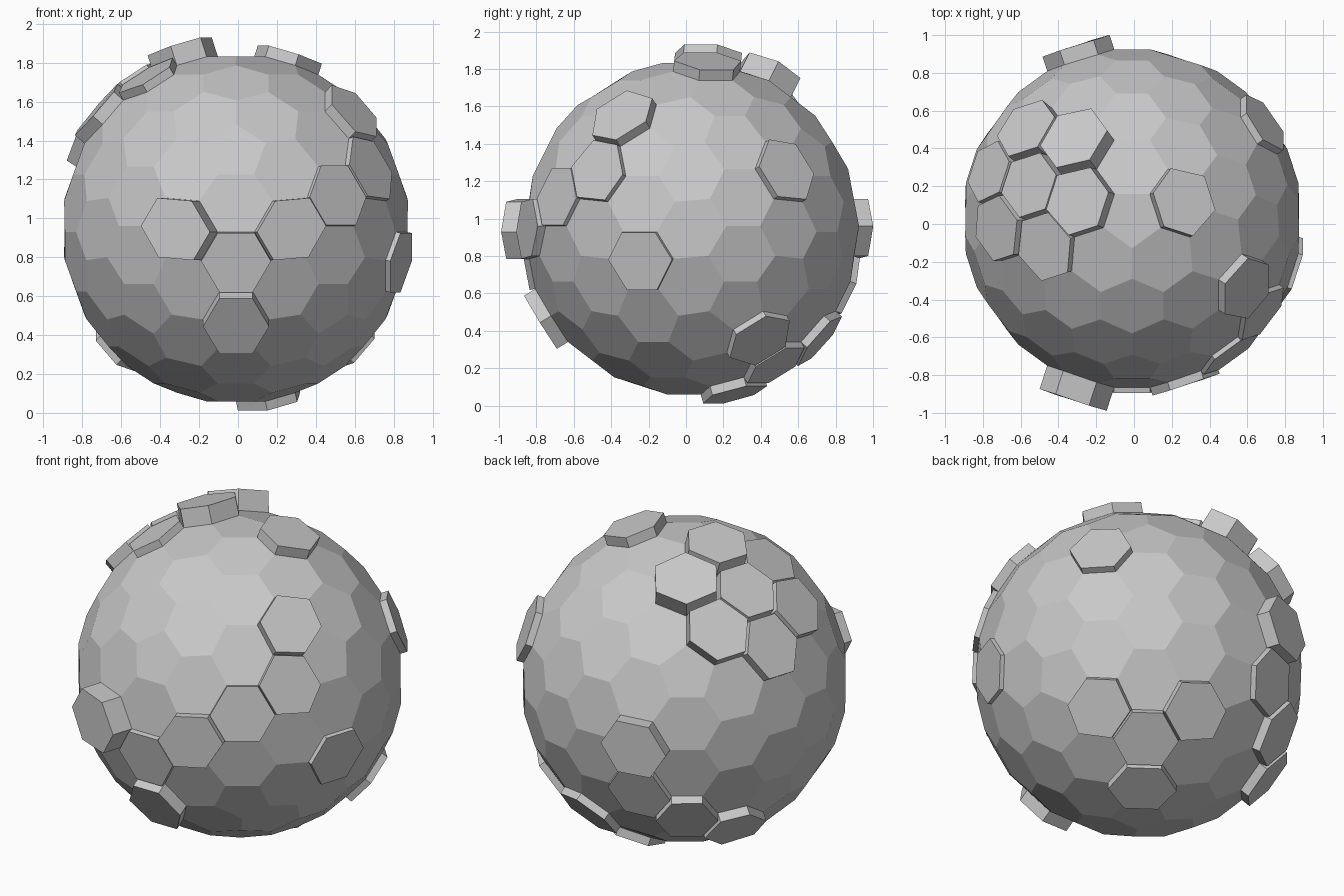
import bpy
import bmesh
from math import radians, sin, cos, atan2
from itertools import combinations
from mathutils import Vector

cube = bpy.data.objects.get("Cube")
if cube:
    bpy.data.objects.remove(cube, do_unlink=True)

CENTRE = Vector((-0.01, 0.03, 0.945))
RADIUS = 0.9


def direction(elevation, azimuth):
    e, a = radians(elevation), radians(azimuth)
    return Vector((cos(e) * cos(a), cos(e) * sin(a), sin(e)))


# Tile centres: icosahedron corners, its face centres, and the points midway between them
corners = [direction(90, 0), direction(-90, 0)]
for k in range(5):
    corners.append(direction(26.565, -90 + 72 * k))
    corners.append(direction(-26.565, -54 + 72 * k))
seeds = list(corners)
for a, b, c in combinations(corners, 3):
    if min(a.dot(b), b.dot(c), a.dot(c)) > 0.4:
        seeds.append((a + b + c).normalized())
centres = seeds + [(a + b).normalized() for a, b in combinations(seeds, 2) if a.dot(b) > 0.7]

# Triangulated ball whose dual gives the hexagons and twelve pentagons
tri = bmesh.new()
for p in centres:
    tri.verts.new(p)
bmesh.ops.convex_hull(tri, input=tri.verts[:])
tri.faces.ensure_lookup_table()
tri.faces.index_update()

ball = bmesh.new()
points = [ball.verts.new(f.calc_center_median().normalized() * RADIUS) for f in tri.faces]
tiles = []
for v in tri.verts:
    n = v.co.normalized()
    t = n.orthogonal().normalized()
    s = n.cross(t)
    ring = sorted(v.link_faces, key=lambda f: atan2(f.calc_center_median().dot(s),
                                                    f.calc_center_median().dot(t)))
    tiles.append((n, ball.faces.new([points[f.index] for f in ring])))
tri.free()


def raise_tile(elevation, azimuth, height):
    """Lift the tile nearest to a direction straight out, with upright walls."""
    d = direction(elevation, azimuth)
    n, face = max(tiles, key=lambda tile: tile[0].dot(d))
    base = list(face.verts)
    top = [ball.verts.new(v.co + n * height) for v in base]
    ball.faces.remove(face)
    ball.faces.new(top)
    for i in range(len(base)):
        j = (i + 1) % len(base)
        ball.faces.new((base[i], base[j], top[j], top[i]))
    tiles.remove(next(tile for tile in tiles if tile[1] is face))


# Raised tiles: elevation, azimuth, height
RAISED = [
    # front group
    (0, -108, .13), (-11, -90, .03), (0, -72, .045), (-32, -90, .07),
    (11, -54, .025), (19, -35, .03), (41, -32, .055), (-11, -18, .025),
    # crown and upper group
    (71, 18, .06), (71, 162, .105), (58, 126, .12), (41, 140, .09),
    (53, 162, .065), (58, 198, .045), (41, 184, .065), (32, 162, .06),
    # back group
    (19, 35, .04), (0, 108, .08), (-19, 107, .035), (-32, 126, .05), (-41, 148, .055),
    # underside group
    (-41, 32, .04), (-41, 76, .045), (-53, 54, .04), (-71, 54, .05),
]
for tile in RAISED:
    raise_tile(*tile)

mesh = bpy.data.meshes.new("tiled_ball")
ball.to_mesh(mesh)
ball.free()
obj = bpy.data.objects.new("tiled_ball", mesh)
obj.location = CENTRE
bpy.context.collection.objects.link(obj)

# Plain grey finish
grey = bpy.data.materials.new("plain_grey")
grey.use_nodes = True
colour = (0.58, 0.58, 0.58, 1)
grey.diffuse_color = colour
next(n for n in grey.node_tree.nodes
     if n.type == "BSDF_PRINCIPLED").inputs["Base Color"].default_value = colour
mesh.materials.append(grey)
